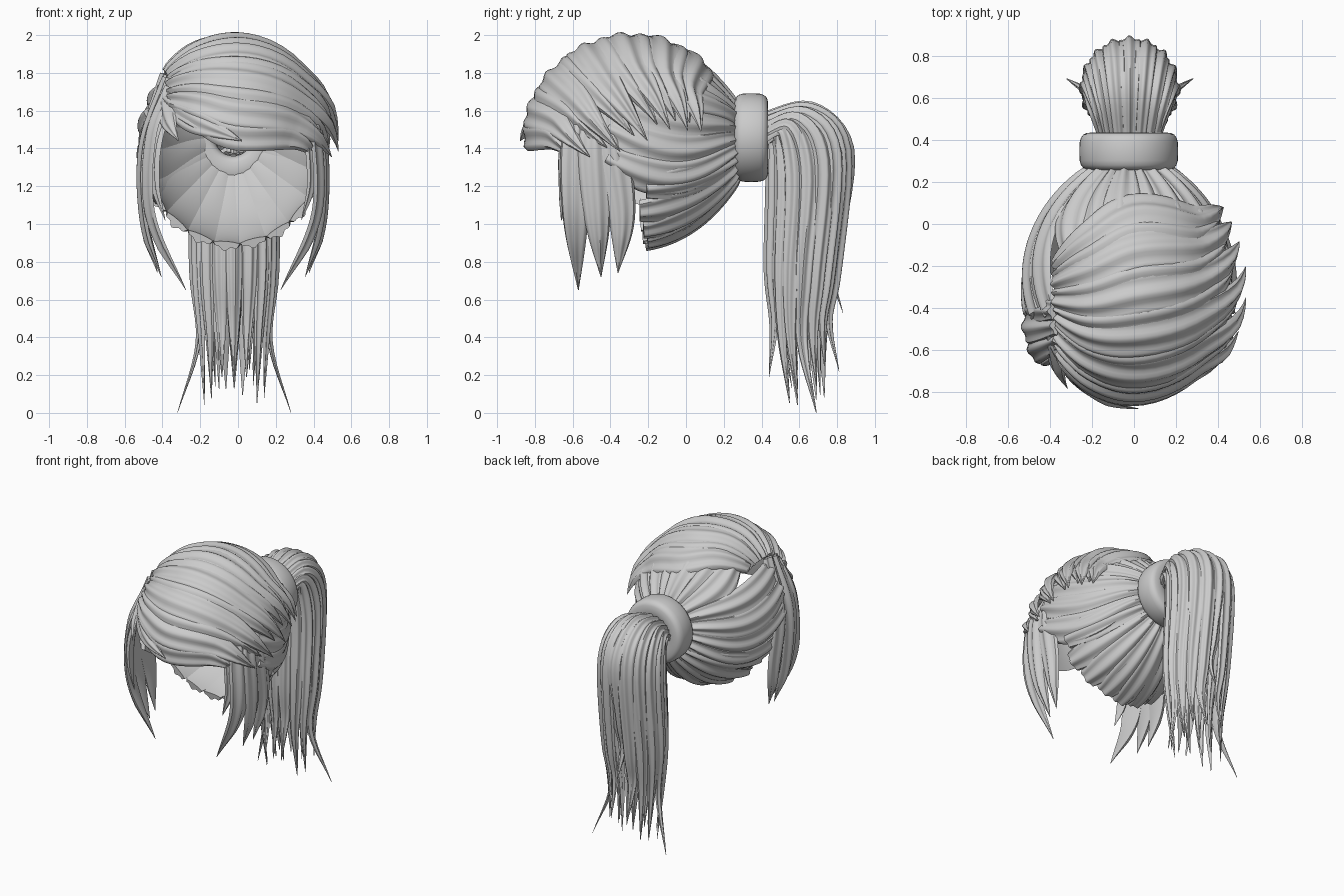
import bpy, bmesh, math, random
from math import sin, cos, pi, radians
from mathutils import Vector as V

if "Cube" in bpy.data.objects:
    bpy.data.objects.remove(bpy.data.objects["Cube"])

random.seed(4)
C, R = V((-0.025, -0.29, 1.43)), V((0.5, 0.56, 0.56))   # head ellipsoid


def curve(vals, t):
    """Catmull-Rom through numbers or vectors, t in 0..1"""
    n = len(vals) - 1
    i = min(int(t * n), n - 1)
    f = t * n - i
    b, c = vals[i], vals[i + 1]
    a = vals[i - 1] if i > 0 else b * 2 - c
    d = vals[i + 2] if i + 2 <= n else c * 2 - b
    return b + (c - a) * (0.5 * f) + (a * 2 - b * 5 + c * 4 - d) * (0.5 * f * f) \
        + (b * 3 - a - c * 3 + d) * (0.5 * f ** 3)


def on_head(p, s):
    d = V(((p[i] - C[i]) / R[i] for i in range(3))).normalized() * s
    return C + V((d[i] * R[i] for i in range(3)))


def head_normal(p):
    return V(((p[i] - C[i]) / R[i] ** 2 for i in range(3))).normalized()


def pony_normal(p):
    return (p - V((-0.02, 0.62, min(p.z, 1.3)))).normalized()


def strand(bm, path, widths, thick, normal, ridges=2, rings=26, tilt=0.0):
    """Sweep a ridged, flat-bottomed lock section along path(t)"""
    phase = random.uniform(-0.9, 0.9)
    top = [-1 + 2 * j / 14 for j in range(15)]
    loops = []
    for k in range(rings + 1):
        t = k / rings
        p = path(t)
        tan = (path(min(t + 0.01, 1)) - path(max(t - 0.01, 0))).normalized()
        side = tan.cross(normal(p)).normalized()
        up = side.cross(tan)
        side, up = side * cos(tilt) + up * sin(tilt), up * cos(tilt) - side * sin(tilt)
        w = max(curve(widths, t), 0.002)
        th = thick * min(1, w / 0.05)
        sec = [(u, (1 - u * u) ** 0.5 * (0.8 + 0.22 * cos(ridges * pi * u + phase))) for u in top]
        sec += [(0.5, -0.12), (0, -0.15), (-0.5, -0.12)]
        loops.append([bm.verts.new(p + side * (u * w) + up * (h * th)) for u, h in sec])
    for a, b in zip(loops, loops[1:]):
        for j in range(len(a)):
            i = (j + 1) % len(a)
            bm.faces.new((a[j], a[i], b[i], b[j]))
    bm.faces.new(loops[0])
    bm.faces.new(loops[-1][::-1])


def finish(bm, name, angle=50):
    bmesh.ops.recalc_face_normals(bm, faces=bm.faces)
    me = bpy.data.meshes.new(name)
    bm.to_mesh(me)
    bm.free()
    ob = bpy.data.objects.new(name, me)
    bpy.context.collection.objects.link(ob)
    bpy.ops.object.select_all(action='DESELECT')
    ob.select_set(True)
    bpy.context.view_layer.objects.active = ob
    bpy.ops.object.shade_smooth_by_angle(angle=radians(angle))


# Hair pulled back from the hairline to the tie
bm = bmesh.new()
N = 21
for i in range(N):
    a0 = 2 * pi * (i + 0.5) / N
    low = sin(a0) < -0.4
    start = radians(83 if low else 104) + random.uniform(-0.04, 0.04)
    if sin(a0) > 0.75:                      # crown strands start under the fringe
        start = radians(70)
    sag = 0.0 if low else 0.25
    lift = random.uniform(0, 0.02)

    def path(t):
        th = start + (radians(13) - start) * t
        a = a0 - sag * cos(a0) * sin(pi * t)
        dip = 0.05 * max(0, sin(a0)) * (1 - t) ** 2
        d = V((sin(th) * cos(a), cos(th), sin(th) * sin(a))) * (0.94 + lift - dip + 0.1 * t ** 4)
        return C + V((d[k] * R[k] for k in range(3)))
    strand(bm, path, [0.07, 0.1, 0.095, 0.068, 0.03], 0.045, head_normal)
finish(bm, "pulled_back_hair")

# Swept fringe fanning from the left parting over to the right
bm = bmesh.new()
NB = 12
for i in range(NB):
    f = i / (NB - 1)
    al = radians(7 + 123 * f)
    long = i % 2
    root = V((-0.37, -0.66 + 0.46 * f, 1.64 + 0.16 * min(1, 2.5 * f)))
    mid = V((0.0, C.y - 0.56 * cos(al), C.z + 0.56 * sin(al)))
    tip = V((0.5, -0.64 + 0.78 * f ** 0.75, 1.34 + 0.22 * min(1, 1.6 * f) - 0.06 * long * min(1, 3 * f)))
    q = mid.lerp(tip, 0.5) + V((0.08, -0.05, 0.07))
    pts = [root, root.lerp(mid, 0.5) + V((0, -0.02, 0)), mid, q, tip]
    lift = 0.955 + 0.015 * long

    def path(t):
        return on_head(curve(pts, t), lift - 0.12 * max(0, 0.2 - t) + (0.35 + 0.25 * long) * max(0, t - 0.75))
    strand(bm, path, [0.045, 0.09, 0.108, 0.09, 0.002], 0.045, head_normal, tilt=0.06)
# Lower edge of the fringe at the parting
for wisp, w in (([(-.38, -.56, 1.66), (-.22, -.77, 1.55), (.02, -.87, 1.44)], .075),
                ([(-.39, -.52, 1.68), (-.37, -.66, 1.56), (-.28, -.72, 1.44)], .06)):
    ps = [V(p) for p in wisp]
    strand(bm, lambda t: on_head(curve(ps, t), 0.95 + 0.1 * t * t), [0.05, w, 0.003], 0.03, head_normal)
finish(bm, "swept_fringe")

# Long face-framing locks; the right ones tuck under the fringe
locks = [
    ([(.33, -.54, 1.72), (.43, -.575, 1.45), (.43, -.585, 1.05), (.25, -.57, .65)], .08),
    ([(.34, -.48, 1.77), (.46, -.49, 1.42), (.46, -.47, 1.05), (.38, -.45, .72)], .08),
    ([(.35, -.41, 1.79), (.46, -.39, 1.42), (.455, -.34, 1.05), (.40, -.36, .74)], .08),
    ([(.31, -.58, 1.68), (.39, -.62, 1.42), (.40, -.635, 1.2), (.36, -.66, 1.02)], .045),
]
for sx, label in ((-1, "left"), (1, "right")):
    bm = bmesh.new()
    for pts, w in locks:
        ps = [V((C.x + sx * x, y, z)) for x, y, z in pts]
        if sx > 0:
            ps[0] = on_head(V((C.x + 0.42, ps[0].y, 1.62)), 0.9)

        def side_normal(p):
            return V((sx, -0.25 if p.y < -0.52 else 0, 2.5 * max(0, p.z - 1.45))).normalized()
        strand(bm, lambda t: curve(ps, t), [w * .6, w, w * 1.05, w * .75, 0.002], 0.04, side_normal)
    finish(bm, label + "_side_locks")

# Ponytail: outer ring and a looser inner ring of locks
bm = bmesh.new()
for ring, (count, k) in enumerate(((16, 1.0), (7, 0.6))):
    for i in range(count):
        ph = 2 * pi * (i + 0.5 * ring) / count + pi / 2
        c, s = cos(ph), sin(ph)
        end = random.uniform(0.04, 0.25)
        tx, ty = 0.17 * c * k, 0.64 + 0.13 * s * k
        if ring == 0:
            if s > 0.95:
                end, ty = 0.53, 0.83
            elif s > 0.75:
                end, ty = 0.22, 0.81
            elif abs(s) < 0.1:
                end, tx, ty = 0.0, 0.30 * c, 0.69
            elif s < -0.8:
                end, ty = 0.19, 0.44
        o = V((-0.02, 0, 0))
        low = 0.75 if end < 0.4 else 0.95
        pts = [o + V((.11 * c, .38, 1.46 + .10 * s)),
               o + V((.16 * c * k, .56 + .10 * s * k, 1.525 + .085 * s * k)),
               o + V((.195 * c * k, .655 + .195 * s * k, 1.30 + .1 * s * k)),
               o + V((.20 * c * k, .625 + .175 * s * k, low)),
               o + V((.18 * c * k, .615 + .15 * s * k, (low + end) / 2)),
               o + V((tx, ty, end))]
        strand(bm, lambda t: curve(pts, t), [.03, .048, .058, .048, .03, .002], 0.04,
               pony_normal, rings=30)
finish(bm, "ponytail")

# Fat rounded hair tie, lathed around the y axis
bm = bmesh.new()
loops = []
for i in range(48):
    a = 2 * pi * i / 48
    loop = []
    for j in range(20):
        b = 2 * pi * j / 20
        cu, cv = (math.copysign(abs(f) ** 0.6, f) for f in (cos(b), sin(b)))
        r = 0.165 + 0.07 * cu
        loop.append(bm.verts.new((-0.025 + r * cos(a), 0.345 + 0.09 * cv, 1.457 + r * sin(a))))
    loops.append(loop)
for i in range(48):
    p, q = loops[i - 1], loops[i]
    for j in range(20):
        bm.faces.new((p[j - 1], p[j], q[j], q[j - 1]))
finish(bm, "hair_tie")
